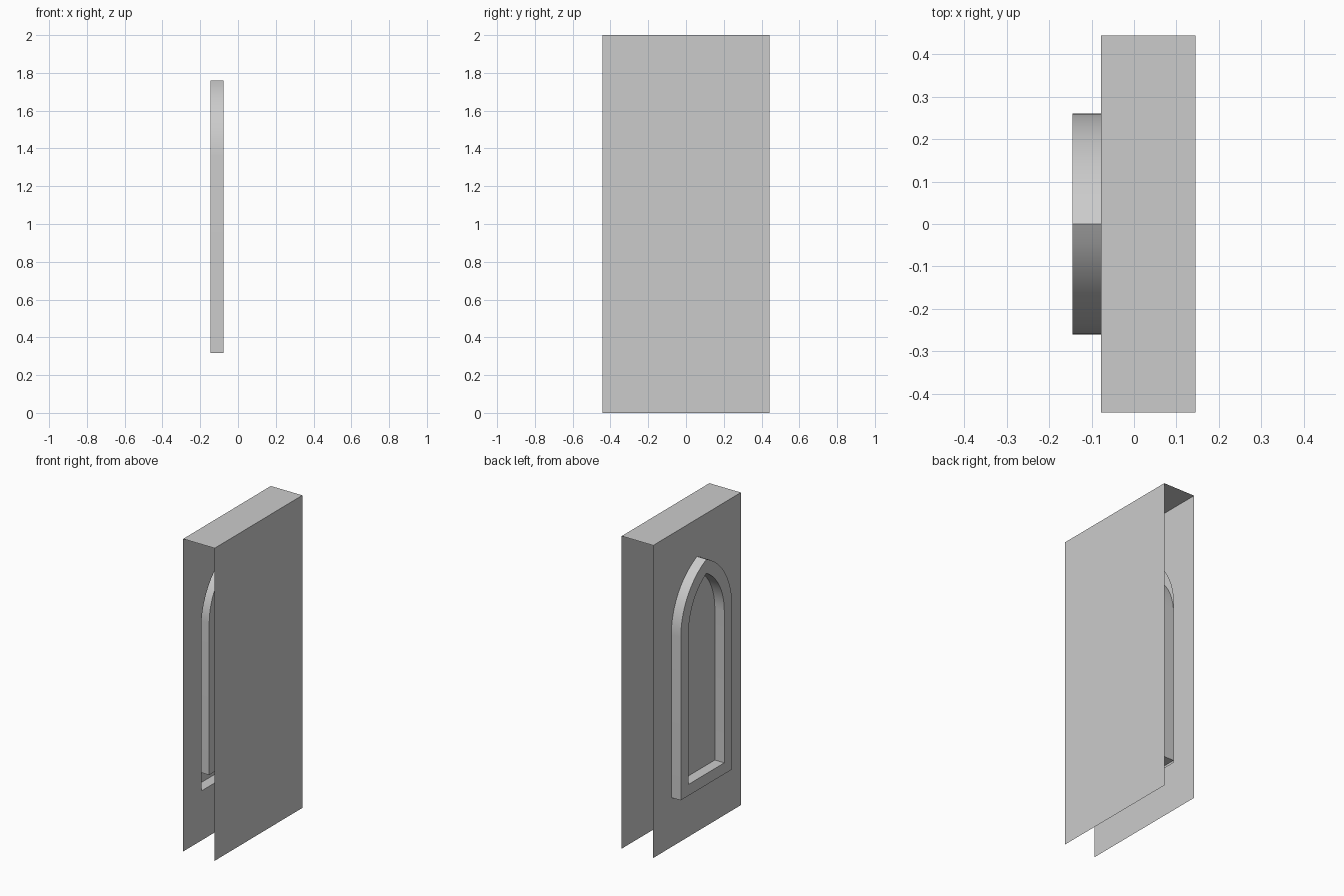
import bpy
from math import sin, cos, acos

if "Cube" in bpy.data.objects:
    bpy.data.objects.remove(bpy.data.objects["Cube"])

HALF_W, HEIGHT = 0.443, 2.0            # wall half width and height
X_OUT, X_WALL, X_BACK = -0.145, -0.078, 0.145
SPRING, RADIUS, STEPS = 1.36, 0.438, 10
HALF_OPEN, SILL, BORDER = 0.26, 0.317, 0.08


def half_arch(inset):
    """Half (y >= 0) of a pointed arch outline, from the sill centre to the apex."""
    r, h, b = RADIUS - inset, HALF_OPEN - inset, SILL + inset * 0.9
    centre = h - r
    end = acos(-centre / r)
    arc = [(centre + r * cos(end * i / STEPS), SPRING + r * sin(end * i / STEPS))
           for i in range(STEPS + 1)]
    arc[-1] = (0.0, arc[-1][1])
    return [(0.0, b), (h, b)] + arc


def at(x, pts):
    return [(x, y, z) for y, z in pts]


def mirrored(name, faces):
    """Object from half-model polygons, mirrored across y = 0."""
    verts, index, polys = [], {}, []
    for f in faces:
        poly = []
        for p in f:
            key = tuple(round(c, 5) for c in p)
            if key not in index:
                index[key] = len(verts)
                verts.append(key)
            poly.append(index[key])
        polys.append(poly)
    me = bpy.data.meshes.new(name)
    me.from_pydata(verts, [], polys)
    ob = bpy.data.objects.new(name, me)
    bpy.context.collection.objects.link(ob)
    mod = ob.modifiers.new("Mirror", 'MIRROR')
    mod.use_axis = (False, True, False)
    bpy.ops.object.select_all(action='DESELECT')
    ob.select_set(True)
    bpy.context.view_layer.objects.active = ob
    bpy.ops.object.modifier_apply(modifier=mod.name)
    return ob


outer, inner = half_arch(0.0), half_arch(BORDER)
W, H = HALF_W, HEIGHT

# Wall shell: arched front sheet, top and back sheet; ends and bottom stay open
front = [(0, 0), (W, 0), (W, H), (0, H)] + outer[::-1]
mirrored("wall", [
    at(X_WALL, front[::-1]),
    [(X_WALL, 0, H), (X_BACK, 0, H), (X_BACK, W, H), (X_WALL, W, H)],
    at(X_BACK, [(0, 0), (W, 0), (W, H), (0, H)]),
])

# Raised window frame: face ring, outer sides and inner reveal, hollow behind
faces = []
for (a, b), (c, d) in zip(zip(outer, outer[1:]), zip(inner, inner[1:])):
    faces.append(at(X_OUT, [c, d, b, a]))
    faces.append(at(X_OUT, [a, b]) + at(X_WALL, [b, a]))
    faces.append(at(X_WALL, [c, d]) + at(X_OUT, [d, c]))
mirrored("window_frame", faces)
bpy.ops.object.shade_smooth_by_angle(angle=0.5)

# Window pane flush with the wall
mirrored("window_pane", [at(X_WALL, inner[::-1])])
